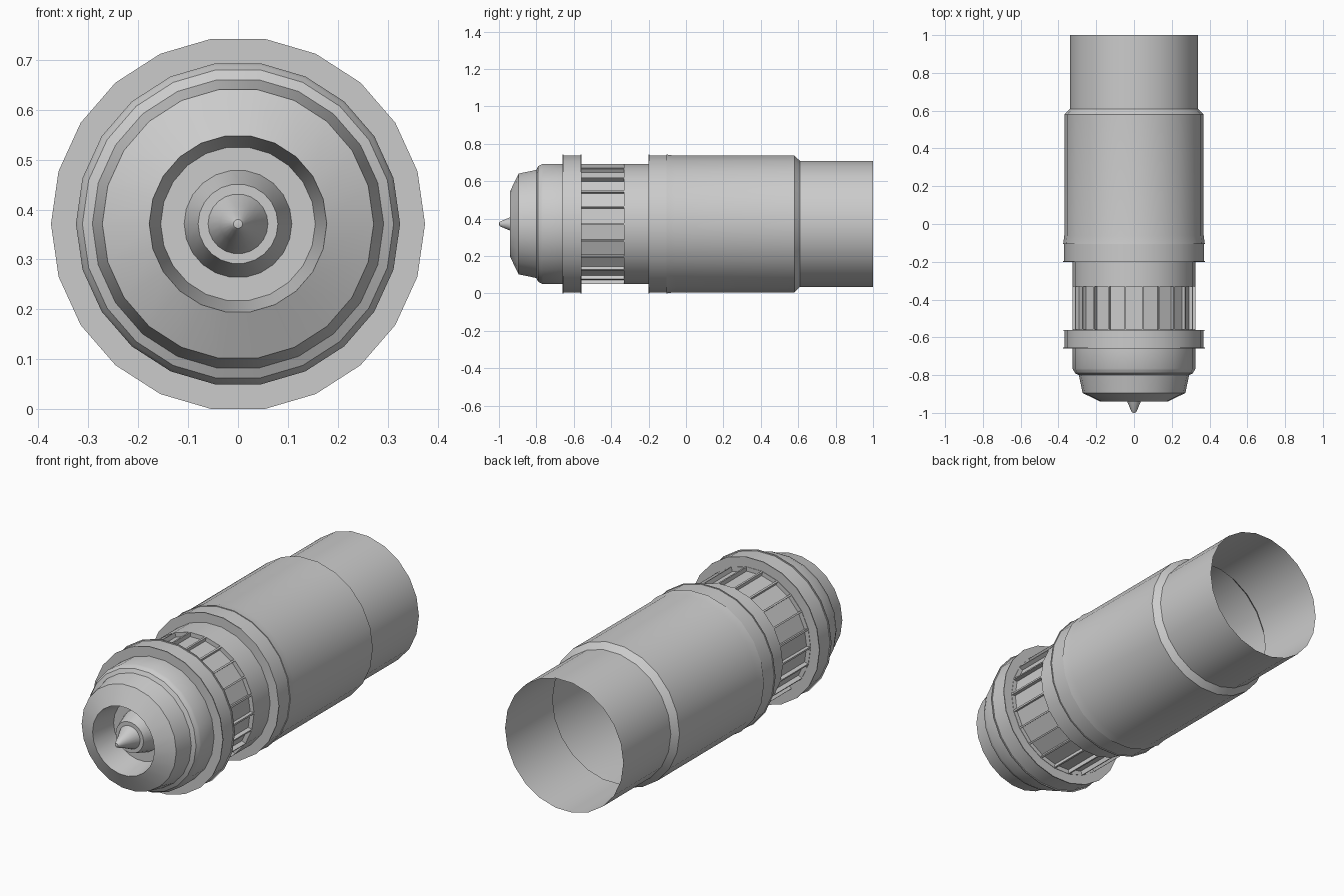
import bpy, bmesh, math

if "Cube" in bpy.data.objects:
    bpy.data.objects.remove(bpy.data.objects["Cube"])

SIDES = 22
STEP = 2 * math.pi / SIDES
R = 0.375
CZ = R * math.cos(STEP / 2)          # axis height so the flat rests on z = 0


def finish(name, bm):
    me = bpy.data.meshes.new(name)
    bm.to_mesh(me)
    bm.free()
    ob = bpy.data.objects.new(name, me)
    bpy.context.collection.objects.link(ob)
    bpy.ops.object.select_all(action='DESELECT')
    ob.select_set(True)
    bpy.context.view_layer.objects.active = ob
    bpy.ops.object.shade_smooth_by_angle(angle=math.radians(28))
    return ob


def lathe(profile, sides=SIDES):
    """Revolve (y, radius) points about the long axis, front to back."""
    bm = bmesh.new()
    rings = []
    for y, r in profile:
        if r == 0:
            rings.append([bm.verts.new((0, y, CZ))] * sides)
        else:
            rings.append([bm.verts.new((r * math.cos(i * 2 * math.pi / sides), y,
                                        CZ + r * math.sin(i * 2 * math.pi / sides)))
                          for i in range(sides)])
    for a, b in zip(rings, rings[1:]):
        for i in range(sides):
            j = (i + 1) % sides
            quad = list(dict.fromkeys((a[i], b[i], b[j], a[j])))
            bm.faces.new(quad)
    bm.normal_update()
    return bm


# nose shell with its open cavity, stepped collar and front flange
finish("nose", lathe([
    (-0.80, 0.10), (-0.80, 0.155), (-0.94, 0.178), (-0.895, 0.272),
    (-0.80, 0.292), (-0.79, 0.312), (-0.775, 0.320), (-0.765, 0.325),
    (-0.66, 0.325), (-0.66, R), (-0.655, R), (-0.655, 0.369),
    (-0.565, 0.369), (-0.565, R), (-0.56, R), (-0.56, 0.325)]))

# spike and its stepped base inside the cavity
finish("centre_spike", lathe([
    (-1.0, 0), (-0.998, 0.009), (-0.99, 0.015), (-0.94, 0.036), (-0.89, 0.060),
    (-0.89, 0.080), (-0.80, 0.108)]))

# vented band: each facet inset and sunk, leaving ribs at the corners
bm = lathe([(-0.56, 0.325), (-0.33, 0.325)])
panels = list(bm.faces)
for f in panels:
    n = f.normal.copy()
    pts = [v.co.copy() for v in f.verts]
    c = f.calc_center_median()
    inner, floor = [], []
    for p in pts:
        q = c + (p - c) * 0.9
        q.y = p.y + (0.002 if p.y < c.y else -0.002)
        inner.append(bm.verts.new(q))
        floor.append(bm.verts.new(q - n * 0.022))
    outer = list(f.verts)
    for i in range(4):
        j = (i + 1) % 4
        bm.faces.new((outer[i], outer[j], inner[j], inner[i]))
        bm.faces.new((inner[i], inner[j], floor[j], floor[i]))
    bm.faces.new(floor)
bmesh.ops.delete(bm, geom=panels, context='FACES_ONLY')
finish("ribbed_band", bm)

# main barrel: neck, flange, skirt lip, body and narrowed open tail
finish("barrel", lathe([
    (-0.33, 0.325), (-0.20, 0.325), (-0.20, R), (-0.195, R), (-0.195, 0.371),
    (-0.105, 0.371), (-0.105, R), (-0.06, 0.369), (0.58, 0.369),
    (0.61, 0.340), (1.0, 0.340)]))
